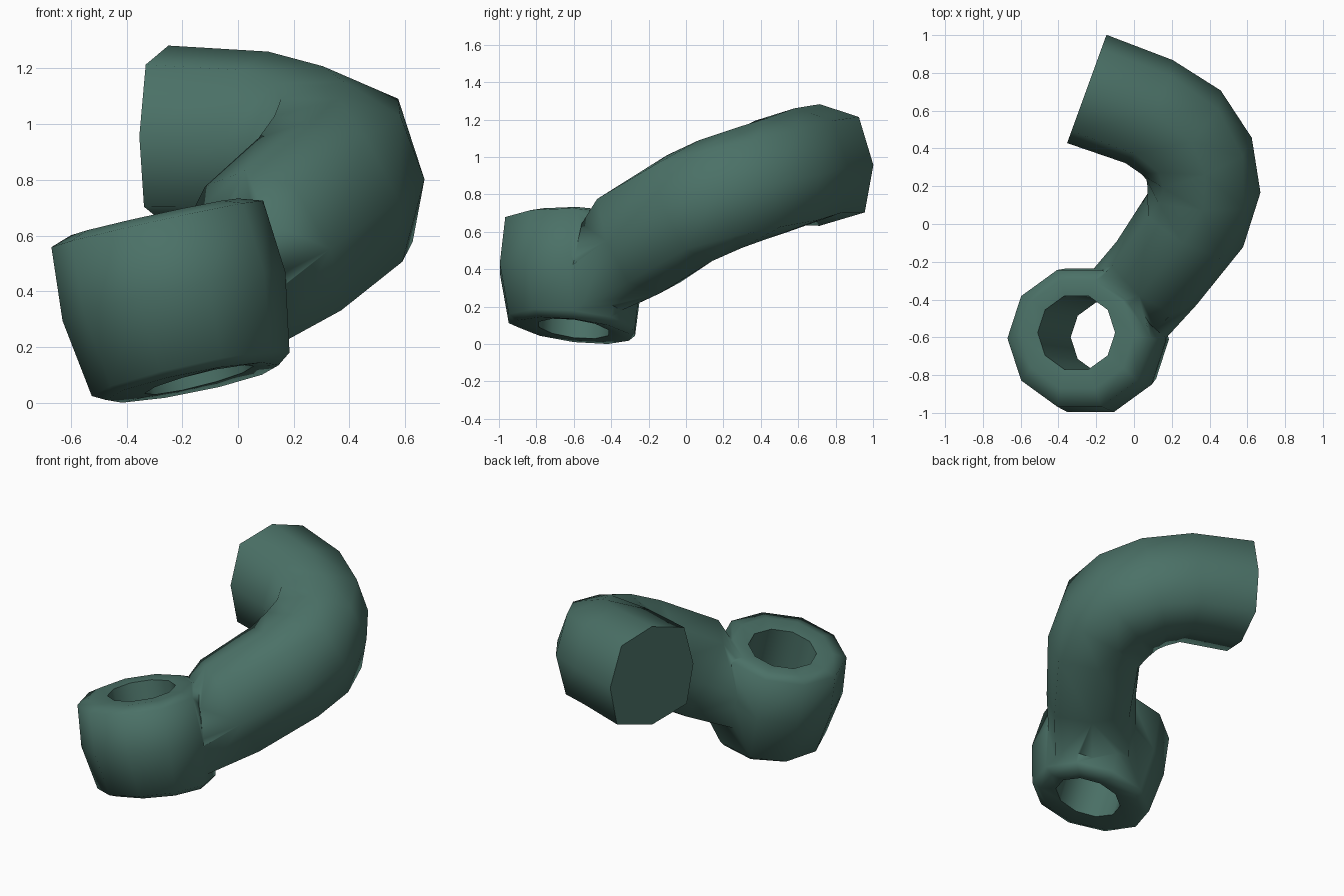
import bpy, bmesh, math
from mathutils import Vector

if "Cube" in bpy.data.objects:
    bpy.data.objects.remove(bpy.data.objects["Cube"])

mat = bpy.data.materials.new("dull teal")
mat.diffuse_color = (0.07, 0.165, 0.135, 1)
mat.use_nodes = True
mat.node_tree.nodes["Principled BSDF"].inputs["Base Color"].default_value = mat.diffuse_color


def skin(name, rings, closed):
    """Bridge equal vertex rings; either loop them shut or cap the ends."""
    bm = bmesh.new()
    vs = [[bm.verts.new(p) for p in r] for r in rings]
    n, m = len(vs[0]), len(vs)
    for i in range(m if closed else m - 1):
        a, b = vs[i], vs[(i + 1) % m]
        for j in range(n):
            k = (j + 1) % n
            bm.faces.new((a[j], a[k], b[k], b[j]))
    if not closed:
        bm.faces.new(vs[0])
        bm.faces.new(vs[-1])
    bmesh.ops.recalc_face_normals(bm, faces=bm.faces)
    me = bpy.data.meshes.new(name)
    bm.to_mesh(me)
    bm.free()
    me.materials.append(mat)
    ob = bpy.data.objects.new(name, me)
    bpy.context.collection.objects.link(ob)
    return ob


def slanted_ring(x, y, z, r, sx, sy, n=10):
    """Circle seen from above, lying on a plane sloped by sx and sy."""
    out = []
    for i in range(n):
        a = 2 * math.pi * i / n
        dx, dy = r * math.cos(a), r * math.sin(a)
        out.append(Vector((x + dx, y + dy, z + sx * dx + sy * dy)))
    return out


UP = Vector((0, 0, 1))

# Eyelet: leaning barrel with a hole (x, y, z, radius, slope x, slope y)
eyelet = skin("eyelet", [slanted_ring(*s) for s in (
    (-0.14, -0.60, 0.08, 0.195, 0.25, -0.12),
    (-0.165, -0.60, 0.07, 0.31, 0.20, -0.12),
    (-0.17, -0.61, 0.10, 0.355, 0.22, -0.10),
    (-0.23, -0.615, 0.38, 0.40, 0.22, -0.06),
    (-0.29, -0.605, 0.64, 0.38, 0.22, -0.03),
    (-0.30, -0.585, 0.665, 0.30, 0.22, -0.03),
    (-0.305, -0.575, 0.655, 0.205, 0.22, -0.03))], True)

# Hook: rounded tube swept along the bend (x, y, z, half width, half height)
path = [(-0.25, 0.715, 0.955, 0.305, 0.325), (0.08, 0.595, 0.945, 0.30, 0.315),
        (0.25, 0.485, 0.90, 0.305, 0.315), (0.345, 0.345, 0.855, 0.30, 0.31),
        (0.37, 0.185, 0.80, 0.30, 0.31), (0.325, 0.02, 0.725, 0.29, 0.315),
        (0.12, -0.26, 0.55, 0.27, 0.32), (-0.03, -0.43, 0.42, 0.265, 0.28)]
SHAPE = [(1, 0), (.78, .79), (0, 1), (-.73, .79), (-1, 0), (-.84, -.78), (0, -1), (.84, -.78)]
pts = [Vector(p[:3]) for p in path]
rings = []
for i, p in enumerate(pts):
    t = pts[min(i + 1, len(pts) - 1)] - pts[max(i - 1, 0)]
    if i in (0, len(pts) - 1):      # upright end caps
        t.z = 0
    t.normalize()
    side = t.cross(UP).normalized()
    up = side.cross(t)
    w, h = path[i][3:]
    rings.append([p + side * (w * a) + up * (h * b) for a, b in SHAPE])
hook = skin("hook", rings, False)

# Fuse the eyelet onto the hook
mod = hook.modifiers.new("fuse", 'BOOLEAN')
mod.operation, mod.solver, mod.object = 'UNION', 'EXACT', eyelet
bpy.context.view_layer.update()
fused = bpy.data.meshes.new_from_object(
    hook.evaluated_get(bpy.context.evaluated_depsgraph_get()))
hook.modifiers.clear()
hook.data = fused
hook.name = "hook_with_eyelet"
bpy.data.objects.remove(eyelet)

# Rest the model on the ground
low = min(w.co.z for w in fused.vertices)
for w in fused.vertices:
    w.co.z -= low

bpy.ops.object.select_all(action='DESELECT')
hook.select_set(True)
bpy.context.view_layer.objects.active = hook
bpy.ops.object.shade_smooth_by_angle(angle=math.radians(72))
